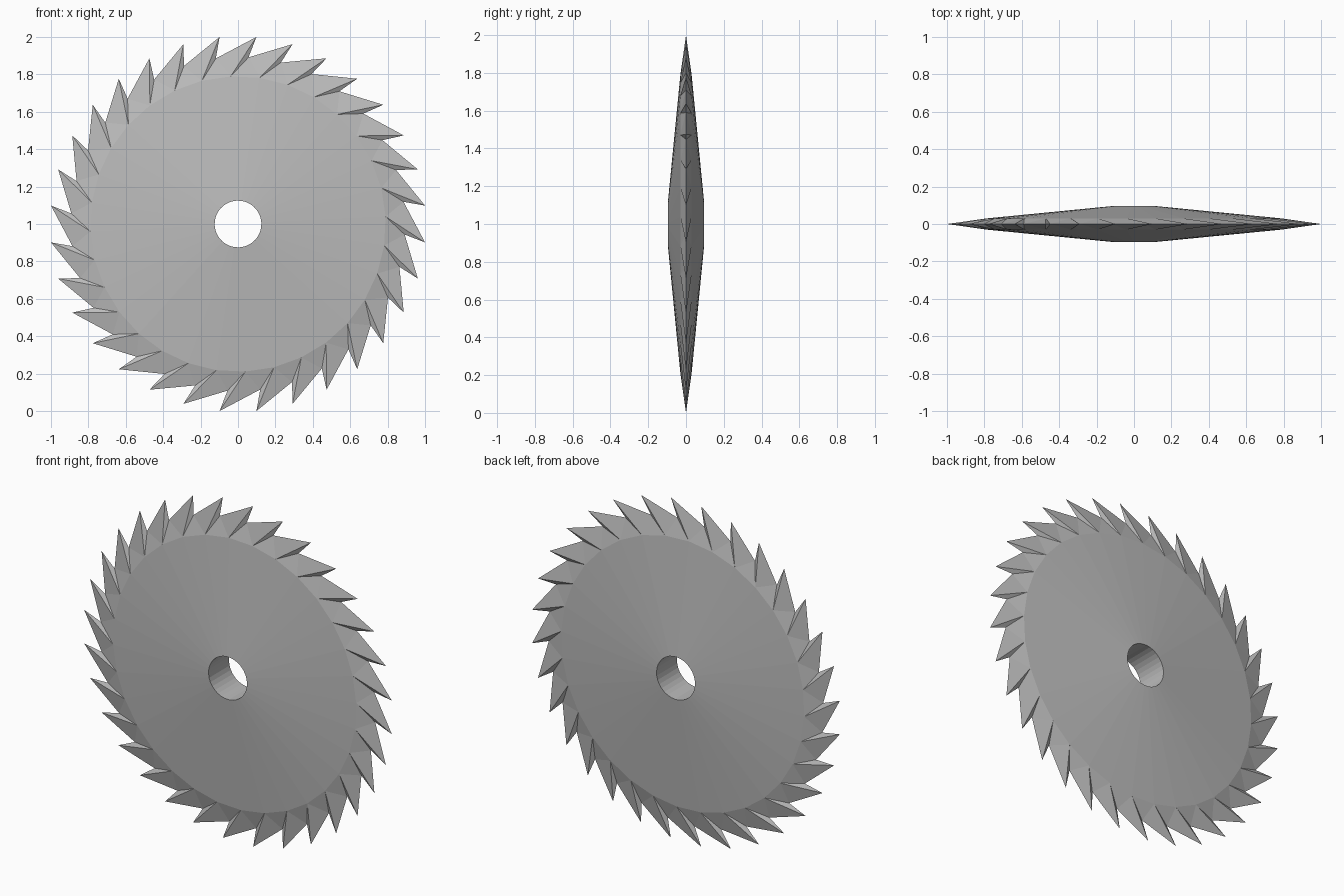
import bpy, bmesh, math

cube = bpy.data.objects.get("Cube")
if cube:
    bpy.data.objects.remove(cube, do_unlink=True)

TEETH = 32
STEP = 2 * math.pi / TEETH

steel = bpy.data.materials.new("steel_grey")
steel.use_nodes = True
colour = (0.5, 0.5, 0.5, 1)
steel.diffuse_color = colour
steel.node_tree.nodes["Principled BSDF"].inputs["Base Color"].default_value = colour

bm = bmesh.new()


def ring(radius, lag, y):
    """One vertex per tooth, lagging behind the tip by some degrees, clockwise from the top."""
    verts = []
    for i in range(TEETH):
        a = (i + 0.5) * STEP - math.radians(lag)
        verts.append(bm.verts.new((radius * math.sin(a), y, 1 + radius * math.cos(a))))
    return verts


# Sharp outer ridge: tooth tips and the gullets in front of them
tips = ring(1.0048, 0, 0)
gullets = ring(0.893, 2, 0)

# Both sides of the blade: tapered disc, tooth flanks and raked leading faces
bores = []
for side in (-1, 1):
    bore = ring(0.125, 8.5, side * 0.095)
    rim = ring(0.79, 8.5, side * 0.03)
    bores.append(bore)
    for i in range(TEETH):
        j = (i + 1) % TEETH
        bm.faces.new((bore[i], bore[j], rim[j], rim[i]))
        bm.faces.new((rim[i], rim[j], gullets[i]))
        bm.faces.new((rim[j], tips[j], gullets[i]))
        bm.faces.new((rim[i], gullets[i], tips[i]))

# Wall of the centre hole
for i in range(TEETH):
    j = (i + 1) % TEETH
    bm.faces.new((bores[0][i], bores[0][j], bores[1][j], bores[1][i]))

bmesh.ops.recalc_face_normals(bm, faces=bm.faces)
mesh = bpy.data.meshes.new("saw_blade")
bm.to_mesh(mesh)
bm.free()
mesh.materials.append(steel)
blade = bpy.data.objects.new("saw_blade", mesh)
bpy.context.collection.objects.link(blade)
